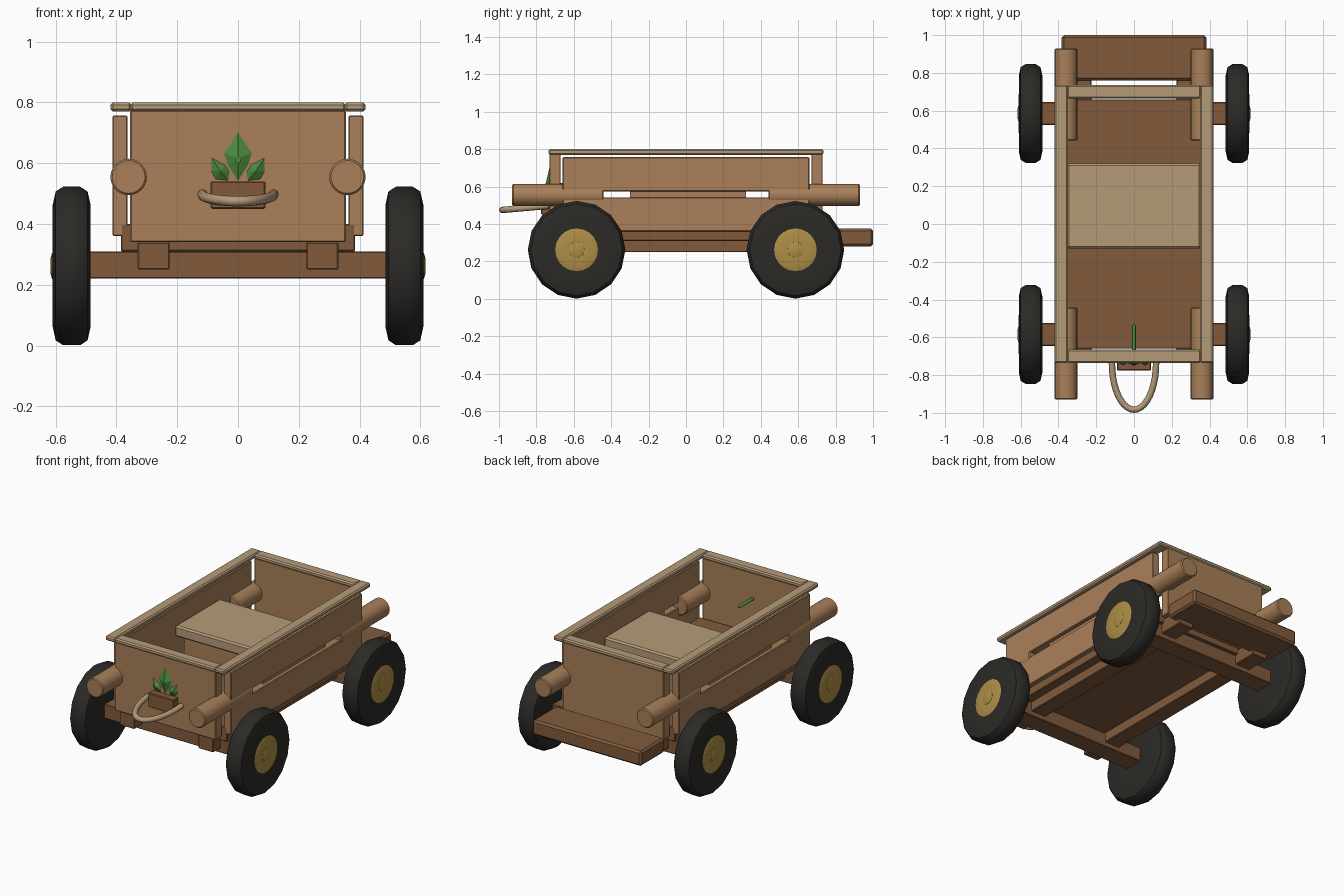
import bpy, bmesh, math
from mathutils import Vector

if "Cube" in bpy.data.objects:
    bpy.data.objects.remove(bpy.data.objects["Cube"])


def material(name, rgb):
    m = bpy.data.materials.new(name)
    m.diffuse_color = (*rgb, 1)
    m.use_nodes = True
    m.node_tree.nodes["Principled BSDF"].inputs["Base Color"].default_value = m.diffuse_color
    return m


WOOD = material("wood", (0.40, 0.215, 0.10))
DARK = material("dark_wood", (0.22, 0.105, 0.045))
TAN = material("pale_wood", (0.46, 0.33, 0.19))
RUBBER = material("rubber", (0.025, 0.023, 0.02))
GOLD = material("gold", (0.42, 0.27, 0.06))
GREEN = material("leaf_green", (0.07, 0.25, 0.05))


def finish(name, bm, mat, smooth=True):
    bmesh.ops.recalc_face_normals(bm, faces=bm.faces)
    me = bpy.data.meshes.new(name)
    bm.to_mesh(me)
    bm.free()
    ob = bpy.data.objects.new(name, me)
    bpy.context.collection.objects.link(ob)
    me.materials.append(mat)
    if smooth:
        bpy.ops.object.select_all(action='DESELECT')
        ob.select_set(True)
        bpy.context.view_layer.objects.active = ob
        bpy.ops.object.shade_smooth_by_angle(angle=math.radians(40))
    return ob


def box(name, x, y, z, mat, bevel=0.004):
    """Box from (min, max) pairs, with lightly worn edges."""
    bm = bmesh.new()
    bmesh.ops.create_cube(bm, size=1)
    for v in bm.verts:
        v.co = [r[0] if c < 0 else r[1] for c, r in zip(v.co, (x, y, z))]
    if bevel:
        bmesh.ops.bevel(bm, geom=bm.edges[:], offset=bevel, segments=1,
                        affect='EDGES')
    return finish(name, bm, mat, False)


def lathe(name, profile, centre, axis, steps, mat):
    """Spin (distance along axis, radius) points round the x or y axis."""
    bm = bmesh.new()
    rings = []
    for d, r in profile:
        ring = []
        for i in range(steps):
            a = 2 * math.pi * i / steps
            u, w = r * math.sin(a), r * math.cos(a)
            off = (d, u, w) if axis == 'x' else (u, d, w)
            ring.append(bm.verts.new(Vector(centre) + Vector(off)))
        rings.append(ring)
    for p, q in zip(rings, rings[1:]):
        for i in range(steps):
            j = (i + 1) % steps
            bm.faces.new((p[i], p[j], q[j], q[i]))
    bm.faces.new(rings[0])
    bm.faces.new(rings[-1])
    return finish(name, bm, mat)


def leaf(name, outline, y=-0.728, depth=0.022):
    """Pointed leaf outline in xz with a raised middle."""
    bm = bmesh.new()
    ring = [bm.verts.new((x, y, z)) for x, z in outline]
    mid = sum((v.co for v in ring), Vector()) / len(ring)
    tip = bm.verts.new(mid - Vector((0, depth, 0)))
    for i, v in enumerate(ring):
        bm.faces.new((v, ring[(i + 1) % len(ring)], tip))
    bm.faces.new(ring)
    return finish(name, bm, GREEN, False)


# Cart body
box("floor", (-0.385, 0.385), (-0.66, 0.66), (0.31, 0.40), DARK)
for end, s in (("front", -1), ("back", 1)):
    box(end + "_panel", (-0.355, 0.355), sorted((s * 0.67, s * 0.73)),
        (0.34, 0.775), WOOD)
    box(end + "_rim", (-0.355, 0.355), sorted((s * 0.665, s * 0.735)),
        (0.77, 0.80), TAN, 0.008)
    box(end + "_axle", (-0.50, 0.50), (s * 0.585 - 0.06, s * 0.585 + 0.06),
        (0.22, 0.31), DARK)

# Side boards, rims and chassis rails
for side, s in (("left", -1), ("right", 1)):
    def sx(a, b):
        return sorted((s * a, s * b))
    box(side + "_upper_board", sx(0.363, 0.413), (-0.66, 0.66), (0.575, 0.757), WOOD)
    box(side + "_lower_board", sx(0.363, 0.413), (-0.66, 0.66), (0.36, 0.543), WOOD)
    box(side + "_cleat", sx(0.363, 0.39), (-0.30, 0.32), (0.53, 0.59), WOOD, 0)
    box(side + "_rim", sx(0.35, 0.42), (-0.735, 0.735), (0.77, 0.80), TAN, 0.008)
    box(side + "_chassis_rail", sx(0.225, 0.33), (-0.72, 0.80), (0.25, 0.34), DARK)

    for end, t in (("front", -1), ("back", 1)):
        # Corner logs
        lathe(f"{side}_{end}_log",
              [(-0.244, 0.054), (-0.238, 0.06), (0.238, 0.06), (0.244, 0.054)],
              (s * 0.36, t * 0.685, 0.555), 'y', 24, WOOD)
        # Wheels
        c = (0, t * 0.585, 0.262)
        tyre = [(0.487, 0.11), (0.485, 0.20), (0.495, 0.245), (0.52, 0.261),
                (0.575, 0.261), (0.60, 0.245), (0.61, 0.20), (0.606, 0.11)]
        hub = [(0.59, 0.115), (0.606, 0.115), (0.611, 0.10), (0.611, 0.05)]
        cap = [(0.60, 0.045), (0.612, 0.042), (0.617, 0.025)]
        for part, prof, n, mat in (("tyre", tyre, 16, RUBBER),
                                   ("hub", hub, 20, GOLD),
                                   ("hub_cap", cap, 16, GOLD)):
            lathe(f"{side}_{end}_{part}", [(s * d, r) for d, r in prof],
                  c, 'x', n, mat)

# Seat and rear step
box("seat", (-0.355, 0.355), (-0.13, 0.32), (0.58, 0.65), TAN, 0.01)
box("seat_base", (-0.32, 0.32), (-0.09, 0.29), (0.395, 0.585), WOOD)
box("rear_step", (-0.383, 0.383), (0.76, 1.0), (0.28, 0.375), DARK, 0.012)

# Front planter with leaves and stem
box("planter", (-0.09, 0.09), (-0.775, -0.725), (0.45, 0.54), DARK)
leaf("middle_leaf", [(0, 0.535), (0.035, 0.59), (0.05, 0.635), (0, 0.71),
                     (-0.05, 0.635), (-0.035, 0.59)])
for side, s in (("left", -1), ("right", 1)):
    leaf(side + "_leaf", [(s * x, z) for x, z in
                          ((0.03, 0.54), (0.075, 0.545), (0.09, 0.575),
                           (0.09, 0.622), (0.04, 0.595), (0.025, 0.57))])
lathe("leaf_stem", [(-0.11, 0.01), (0.10, 0.01), (0.11, 0.004)],
      (0, -0.64, 0.61), 'y', 8, GREEN)

# Pull handle
cu = bpy.data.curves.new("handle", 'CURVE')
cu.dimensions = '3D'
cu.bevel_depth = 0.017
cu.bevel_resolution = 2
cu.use_fill_caps = True
sp = cu.splines.new('POLY')
sp.points.add(20)
for i, p in enumerate(sp.points):
    a = math.pi * i / 20
    p.co = (0.117 * math.cos(a), -0.735 - 0.248 * math.sin(a),
            0.497 - 0.022 * math.sin(a), 1)
handle = bpy.data.objects.new("handle", cu)
bpy.context.collection.objects.link(handle)
cu.materials.append(TAN)
